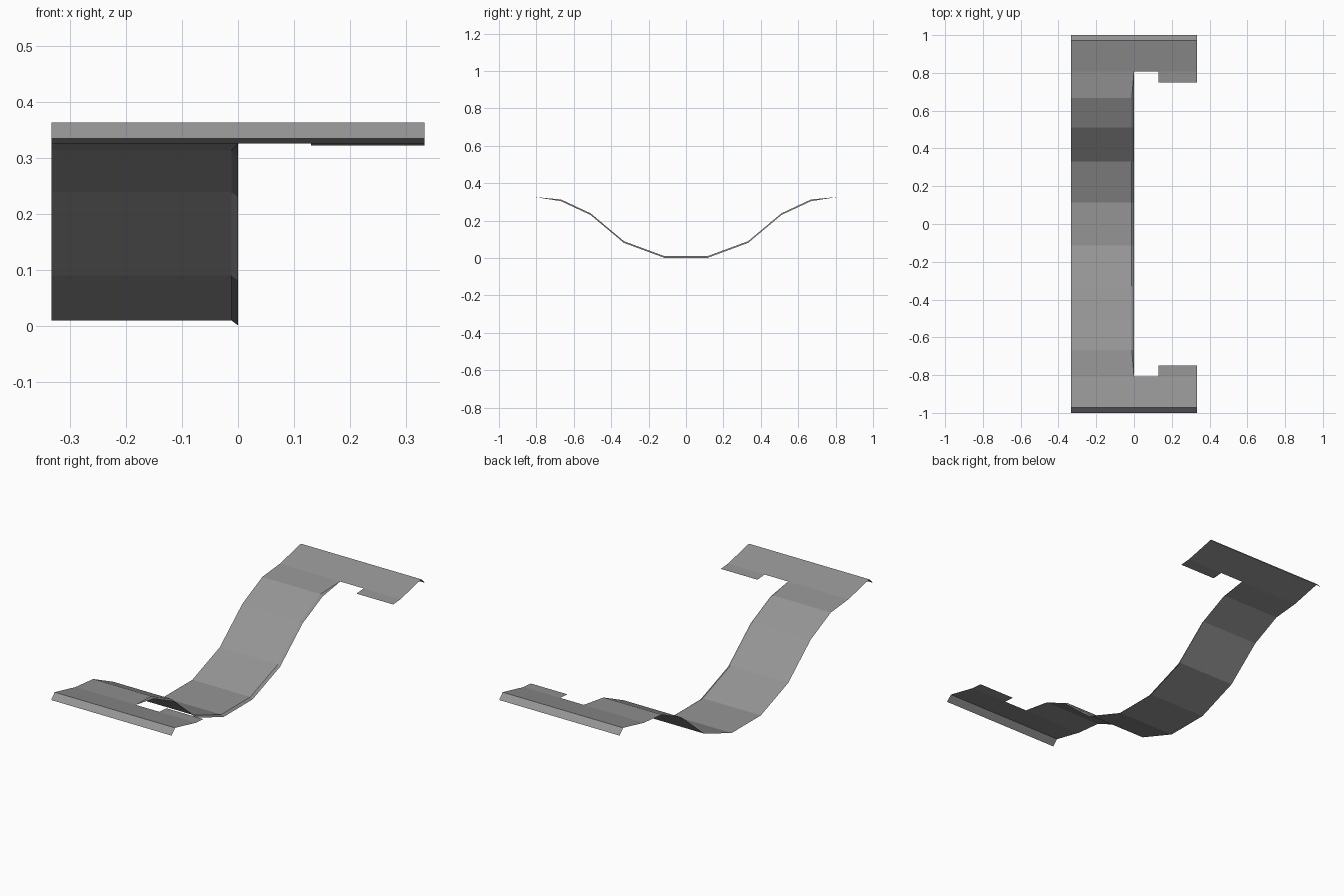
import bpy
import bmesh

cube = bpy.data.objects.get("Cube")
if cube:
    bpy.data.objects.remove(cube, do_unlink=True)

# Single flat grey
grey = bpy.data.materials.new("Grey metal")
grey.use_nodes = True
colour = (0.3, 0.3, 0.3, 1)
grey.diffuse_color = colour
bsdf = next(n for n in grey.node_tree.nodes if n.type == 'BSDF_PRINCIPLED')
bsdf.inputs["Base Color"].default_value = colour

HALF_W = 0.333
LIP_W, LIP_DROP = 0.012, 0.009

# Half profile (y, z): belly, rise, shoulder, plate, turned-down end
band_profile = [(0.115, 0.01), (0.332, 0.09), (0.51, 0.239), (0.668, 0.313), (0.807, 0.326)]
plate_profile = [(0.807, 0.326), (0.972, 0.363), (1.0, 0.335)]
tab_profile = [(0.75, 0.322), (0.807, 0.326)]


def both_ends(half):
    """Full profile, front to back."""
    return [(-y, z) for y, z in reversed(half)] + half


def sheet(name, strips):
    """Each strip is a pair of matching point rows, filled with quads."""
    bm = bmesh.new()
    for left, right in strips:
        a = [bm.verts.new(p) for p in left]
        b = [bm.verts.new(p) for p in right]
        for i in range(len(a) - 1):
            bm.faces.new((a[i], b[i], b[i + 1], a[i + 1]))
    bmesh.ops.remove_doubles(bm, verts=bm.verts, dist=0.0001)
    mesh = bpy.data.meshes.new(name)
    bm.to_mesh(mesh)
    bm.free()
    mesh.materials.append(grey)
    obj = bpy.data.objects.new(name, mesh)
    bpy.context.collection.objects.link(obj)
    return obj


def row(x, profile):
    return [(x, y, z) for y, z in profile]


# Curved band with its bent lip, which tapers out at both ends
full = both_ends(band_profile)
end = band_profile[-1][0]
inner, outer = [], []
for y, z in full:
    lip = 0 if abs(y) == end else 1
    inner.append((-LIP_W * lip, y, z))
    outer.append((0, y, z - LIP_DROP * lip))
sheet("curved_band", [(row(-HALF_W, full), inner), (inner, outer)])

# End plates, each with a turned-down edge and a tab beside the notch
for name, side in (("front", -1), ("back", 1)):
    def placed(profile):
        pts = [(side * y, z) for y, z in profile]
        return pts if side > 0 else pts[::-1]
    plate, tab = placed(plate_profile), placed(tab_profile)
    xs = (-HALF_W, 0, 0.13, HALF_W)
    strips = [(row(a, plate), row(b, plate)) for a, b in zip(xs, xs[1:])]
    strips.append((row(0.13, tab), row(HALF_W, tab)))
    sheet(name + "_plate", strips)
